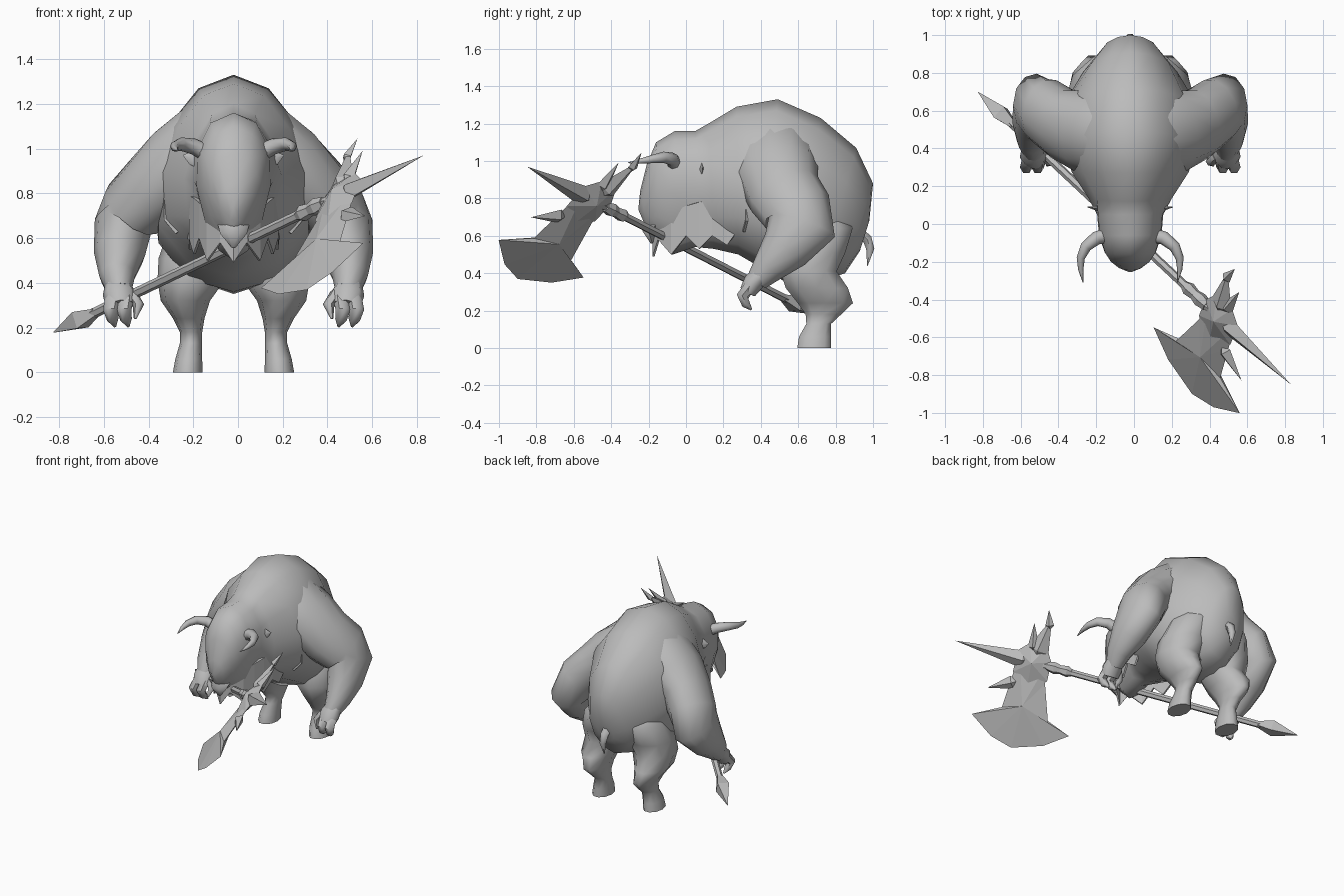
import bpy, bmesh, math
from mathutils import Vector as V

cube = bpy.data.objects.get("Cube")
if cube:
    bpy.data.objects.remove(cube, do_unlink=True)

MID = V((-0.02, 0, 0))          # centre line of the beast
X, Y, Z = V((1, 0, 0)), V((0, 1, 0)), V((0, 0, 1))

grey = bpy.data.materials.new("plain grey")
grey.use_nodes = True
grey.diffuse_color = (0.5, 0.5, 0.5, 1)
grey.node_tree.nodes["Principled BSDF"].inputs["Base Color"].default_value = (0.5, 0.5, 0.5, 1)


def finish(name, bm, smooth=True):
    bmesh.ops.remove_doubles(bm, verts=bm.verts, dist=0.0005)
    bmesh.ops.recalc_face_normals(bm, faces=bm.faces)
    mesh = bpy.data.meshes.new(name)
    bm.to_mesh(mesh)
    bm.free()
    mesh.materials.append(grey)
    if smooth:
        mesh.shade_smooth()
        mesh.set_sharp_from_angle(angle=math.radians(60))
    obj = bpy.data.objects.new(name, mesh)
    bpy.context.collection.objects.link(obj)
    return obj


def ring(c, a, b, sides, egg=0.0):
    out = []
    for i in range(sides):
        t = math.tau * i / sides
        out.append(c + a * math.cos(t) * (1 + egg * math.sin(t)) + b * math.sin(t))
    return out


def skin(name, rings, smooth=True):
    bm = bmesh.new()
    rows = [[bm.verts.new(p) for p in r] for r in rings]
    n = len(rows[0])
    for r, s in zip(rows, rows[1:]):
        for i in range(n):
            j = (i + 1) % n
            bm.faces.new((r[i], r[j], s[j], s[i]))
    bm.faces.new(rows[0])
    bm.faces.new(rows[-1])
    return finish(name, bm, smooth)


def tube(name, stations, sides=8, ref=X, side=1, level=False):
    """Loft through (x, y, z, radius, radius) stations; level keeps rings horizontal."""
    pts = [V((s[0] * side, s[1], s[2])) + MID for s in stations]
    rings = []
    for i, (p, s) in enumerate(zip(pts, stations)):
        t = (pts[min(i + 1, len(pts) - 1)] - pts[max(i - 1, 0)]).normalized()
        if level:
            t = -Z
        a = (ref - t * t.dot(ref)).normalized()
        rings.append(ring(p, a * s[3], t.cross(a) * s[-1], sides))
    return skin(name, rings)


# Torso, neck and head: top y z, bottom y z, half width
trunk = [
    (.98, .68, .93, .52, .06), (1.0, .88, .85, .40, .15), (.91, 1.07, .70, .35, .25),
    (.72, 1.23, .52, .36, .36), (.49, 1.33, .40, .43, .36), (.27, 1.29, .28, .50, .31),
    (.12, 1.2, .15, .53, .22), (.05, 1.16, .05, .54, .175), (-.06, 1.16, -.07, .50, .165),
    (-.16, 1.1, -.14, .57, .135), (-.21, .98, -.17, .60, .105), (-.245, .84, -.2, .62, .06),
    (-.255, .74, -.22, .66, .02),
]
rings = []
for ty, tz, by, bz, w in trunk:
    top, low = V((0, ty, tz)), V((0, by, bz))
    egg = 0.25 if ty < 0.1 else -0.15
    rings.append(ring(MID + (top + low) / 2, X * w, (top - low) / 2, 12, egg))
skin("body_and_head", rings)

# Tail
tube("tail", [(0, .91, .63, .035), (0, .97, .58, .03), (0, .985, .53, .025), (0, .97, .44, .002)], 6)

# Mouth lip under the snout
tube("lower_lip", [(0, -.16, .66, .07, .05), (0, -.2, .62, .06, .04), (0, -.18, .56, .01)], 6)

for side, word in ((1, "left"), (-1, "right")):
    # Arm growing out of the hump, elbow pointing back
    tube(word + "_arm", [
        (-.02, .47, 1.09, .19, .2), (.12, .47, 1.02, .19, .23), (.24, .49, .93, .185, .225),
        (.36, .53, .82, .16, .2), (.45, .595, .73, .15, .19), (.495, .62, .65, .13, .185),
        (.51, .53, .53, .115, .135), (.52, .44, .43, .08, .09),
        (.51, .38, .36, .055, .06)], 12, side=side)
    # Hand with curled fingers and thumb
    tube(word + "_palm", [(.52, .41, .40, .055, .05), (.51, .36, .35, .075, .055),
                          (.505, .33, .30, .065, .045)], 8, side=side)
    for k in range(2):
        x = .48 + .06 * k
        tube(f"{word}_finger_{k + 1}", [
            (x, .34, .33, .034), (x + .01, .30, .28, .034),
            (x, .32, .235, .026), (x - .01, .35, .205, .006)], 6, side=side)
    tube(word + "_thumb", [(.46, .36, .35, .03), (.425, .33, .30, .026), (.44, .31, .24, .006)], 6, side=side)
    # Leg with hock and hoof
    tube(word + "_leg", [
        (.10, .71, .76, .10, .12), (.14, .72, .64, .15, .18), (.175, .685, .51, .16, .175),
        (.19, .655, .41, .15, .158), (.215, .70, .32, .11, .175), (.20, .745, .24, .07, .155),
        (.19, .735, .18, .05, .10), (.19, .71, .13, .05, .07), (.2, .69, .06, .06, .09),
        (.205, .685, 0, .066, .095)], 10, side=side, level=True)
    # Horn and ear
    tube(word + "_horn", [
        (.12, -.06, .98, .04), (.18, -.075, 1.01, .036), (.235, -.12, 1.02, .03),
        (.262, -.18, 1.01, .022), (.262, -.24, 1.0, .014), (.25, -.31, .99, .002)],
        8, ref=Z, side=side)
    tube(word + "_ear", [(.15, .08, .95, .04, .02), (.19, .085, .96, .03, .01),
                         (.225, .09, .97, .002)], 4, ref=Z, side=side)

# Shaggy mane hanging under the neck: x, y, top, hem
half = [(0, -.18, .62, .49), (.06, -.15, .66, .58), (.12, -.08, .72, .5), (.155, 0, .76, .6),
        (.18, .07, .78, .53), (.2, .14, .79, .6), (.2, .22, .8, .55), (.21, .29, .8, .65),
        (.26, .305, .8, .62), (.31, .32, .8, .68)]
bm = bmesh.new()
strip = [(-x, y, t, h) for x, y, t, h in half[:0:-1]] + half
tops = [bm.verts.new(V((x, y, t)) + MID) for x, y, t, h in strip]
hems = [bm.verts.new(V((x, y, h)) + MID) for x, y, t, h in strip]
inner = [bm.verts.new(V((x * .5, y + .08, t + .03)) + MID) for x, y, t, h in strip]
for i in range(len(strip) - 1):
    bm.faces.new((tops[i], tops[i + 1], hems[i + 1], hems[i]))
    bm.faces.new((inner[i], inner[i + 1], tops[i + 1], tops[i]))
mane = finish("neck_mane", bm, False)
mane.modifiers.new("thickness", 'SOLIDIFY').thickness = 0.012

# Axe frame: along the shaft, toward the back of the head, and across the blade
HUB = V((.35, -.4, .74))
ALONG = V((.69, -.645, .33)).normalized()
BACK = V((.265, .65, .71))
BACK = (BACK - ALONG * BACK.dot(ALONG)).normalized()
FLAT = ALONG.cross(BACK)


def on_axe(t, s, n=0):
    return HUB + ALONG * t + BACK * s + FLAT * n


def rod(name, stations, sides):
    """Straight turned part of the shaft: (distance, radius)."""
    rings = [ring(on_axe(t, 0), BACK * r, FLAT * r, sides) for t, r in stations]
    skin(name, rings, False)


def plate(name, outline, centre, thick):
    """Faceted blade: an outline rising to a peak on both faces."""
    bm = bmesh.new()
    edge = [bm.verts.new(on_axe(*p)) for p in outline]
    for sign in (1, -1):
        peak = bm.verts.new(on_axe(*centre, thick * sign))
        for i, v in enumerate(edge):
            bm.faces.new((v, edge[i - 1], peak))
    finish(name, bm, False)


def spike(name, base, tip, width, thick):
    """Four-sided thorn in the plane of the blade."""
    b, t = V(base), V(tip)
    d = (t - b).normalized() * width
    plate(name, [(b.x - d.y, b.y + d.x), (b.x - d.x, b.y - d.y), (b.x + d.y, b.y - d.x), tip], base, thick)


rod("axe_shaft", [(-1.5, .023), (.2, .023)], 6)
rod("axe_pommel", [(-1.705, .001), (-1.53, .055), (-1.43, .024)], 4)
rod("axe_collar", [(-.12, .024), (-.09, .038), (-.04, .03), (0, .04), (.05, .03)], 6)

plate("axe_blade", [
    (-.195, -.42), (-.04, -.53), (.17, -.6), (.32, -.56), (.48, -.45), (.29, -.35),
    (.27, -.14), (.25, .03), (.05, .03), (.04, -.12), (-.04, -.38)], (.15, -.3), .035)
plate("axe_core", [(.03, -.1), (.15, -.22), (.27, -.1), (.27, .05), (.2, .12), (.08, .12), (.03, .03)],
      (.15, 0), .05)
spike("front_spike", (.22, 0), (.697, 0), .06, .04)
spike("back_spike", (.13, .09), (.09, .32), .07, .04)
spike("back_spike_tip", (.095, .27), (.123, .372), .03, .02)
spike("upper_thorn", (.17, .1), (.2, .26), .04, .03)
spike("lower_thorn", (.26, -.17), (.415, -.25), .045, .03)
